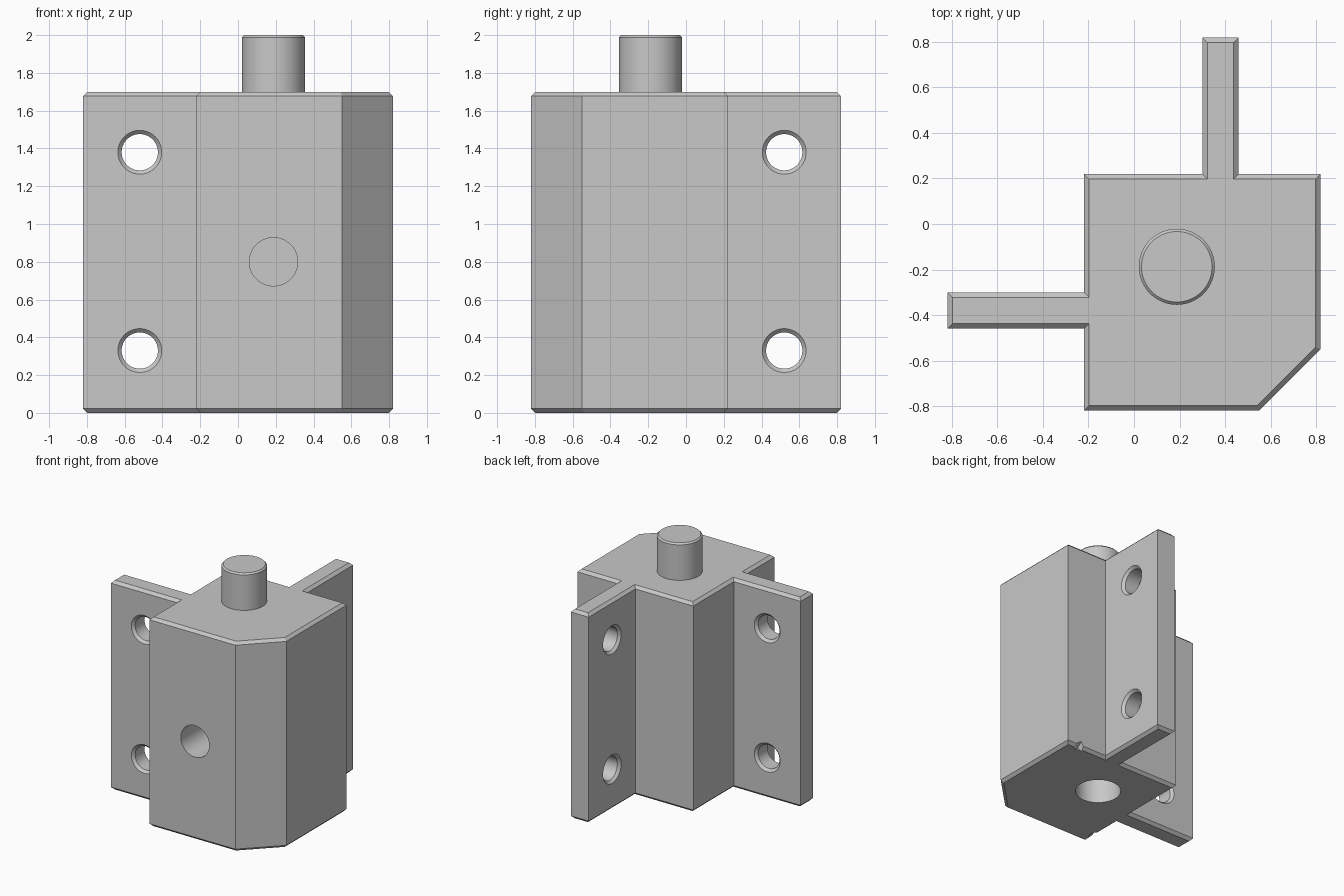
import bpy
import bmesh
import math
from mathutils import Matrix, Vector

cube = bpy.data.objects.get("Cube")
if cube:
    bpy.data.objects.remove(cube, do_unlink=True)

HEIGHT = 1.70
BEVEL = 0.022
PIN = (0.188, -0.188)
PIN_RADIUS = 0.167

steel = bpy.data.materials.new("grey_steel")
steel.use_nodes = True
GREY = (0.58, 0.58, 0.58, 1)
steel.diffuse_color = GREY
steel.node_tree.nodes["Principled BSDF"].inputs["Base Color"].default_value = GREY


def make_object(name, bm):
    bmesh.ops.recalc_face_normals(bm, faces=bm.faces)
    mesh = bpy.data.meshes.new(name)
    bm.to_mesh(mesh)
    bm.free()
    mesh.materials.append(steel)
    obj = bpy.data.objects.new(name, mesh)
    bpy.context.collection.objects.link(obj)
    return obj


def bridge_rings(bm, rings):
    """Join closed rings of points into a capped solid."""
    rings = [[bm.verts.new(p) for p in ring] for ring in rings]
    n = len(rings[0])
    for low, high in zip(rings, rings[1:]):
        for i in range(n):
            j = (i + 1) % n
            bm.faces.new((low[i], low[j], high[j], high[i]))
    bm.faces.new(rings[0][::-1])
    bm.faces.new(rings[-1])


def lathe(bm, profile, matrix, sides=64):
    """Solid of revolution about local z from (radius, height) pairs."""
    angles = [2 * math.pi * i / sides for i in range(sides)]
    bridge_rings(bm, [[matrix @ Vector((r * math.cos(a), r * math.sin(a), z))
                       for a in angles] for r, z in profile])


def inset(points, d):
    """Offset a counter-clockwise outline inward with mitred corners."""
    result = []
    n = len(points)
    for i, p in enumerate(points):
        a = (p - points[i - 1]).normalized()
        b = (points[(i + 1) % n] - p).normalized()
        na, nb = Vector((-a.y, a.x)), Vector((-b.y, b.x))
        result.append(p + (na + nb) * d / (1 + na.dot(nb)))
    return result


# Block with two mounting flanges, symmetric about its diagonal
half = [(0.82, -0.55), (0.82, 0.22), (0.46, 0.22), (0.46, 0.82),
        (0.30, 0.82), (0.30, 0.22)]
mirrored = [(-y, -x) for x, y in reversed(half)]
outline = [Vector(p) for p in half + [(-0.22, 0.22)] + mirrored]
inner = inset(outline, BEVEL)
bm = bmesh.new()
bridge_rings(bm, [[(p.x, p.y, z) for p in ring] for ring, z in (
    (inner, 0), (outline, BEVEL), (outline, HEIGHT - BEVEL), (inner, HEIGHT))])
body = make_object("block_with_flanges", bm)

# Cutter: countersunk flange holes, front hole, bottom bore, edge notches
bm = bmesh.new()
t = 0.08
hole = [(0.136, -t - 0.02), (0.096, -t + 0.02), (0.096, t - 0.02), (0.136, t + 0.02)]
along_y = Matrix.Rotation(math.pi / 2, 4, "X")
along_x = Matrix.Rotation(math.pi / 2, 4, "Y")
for z in (0.33, 1.38):
    lathe(bm, hole, Matrix.Translation((-0.52, -0.38, z)) @ along_y)
    lathe(bm, hole, Matrix.Translation((0.38, 0.52, z)) @ along_x)
lathe(bm, [(0.128, 0), (0.128, 0.5)],
      Matrix.Translation((PIN[0], -0.42, 0.80)) @ along_y)
lathe(bm, [(PIN_RADIUS, -0.1), (PIN_RADIUS, 0.5)], Matrix.Translation((*PIN, 0)))
for place in ((0.70, 0.22, 0), (-0.22, -0.70, 0)):
    bmesh.ops.create_cube(bm, size=0.07, matrix=Matrix.Translation(place)
                          @ Matrix.Rotation(math.pi / 4, 4, (1, 1, 0)))
cutter = make_object("hole_cutter", bm)
cutter.hide_render = True

# Cut the holes and drop the cutter
cut = body.modifiers.new("holes", "BOOLEAN")
cut.operation = "DIFFERENCE"
cut.solver = "EXACT"
cut.object = cutter
bpy.context.view_layer.update()
result = bpy.data.meshes.new_from_object(
    body.evaluated_get(bpy.context.evaluated_depsgraph_get()))
body.modifiers.clear()
body.data = result
bpy.data.objects.remove(cutter, do_unlink=True)

# Locating pin with a chamfered tip
bm = bmesh.new()
lathe(bm, [(PIN_RADIUS, HEIGHT - 0.05), (PIN_RADIUS, 1.988), (PIN_RADIUS - 0.012, 2.0)],
      Matrix.Translation((*PIN, 0)))
pin = make_object("locating_pin", bm)

# Smooth round walls, keep hard edges
bpy.ops.object.select_all(action="DESELECT")
for obj in (body, pin):
    obj.select_set(True)
bpy.context.view_layer.objects.active = body
bpy.ops.object.shade_smooth_by_angle(angle=math.radians(30))
